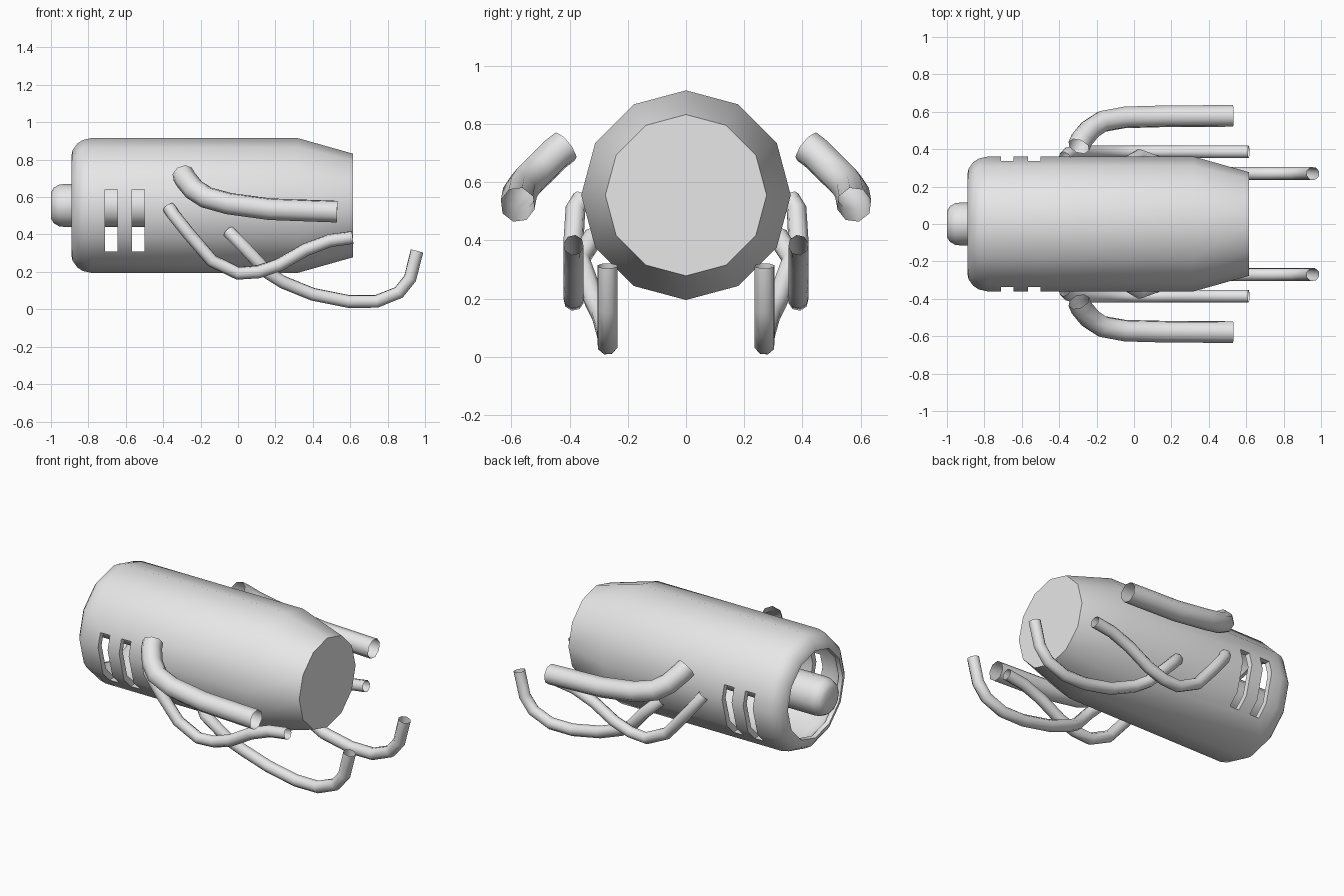
import bpy, bmesh, math
from mathutils import Vector

cube = bpy.data.objects.get("Cube")
if cube:
    bpy.data.objects.remove(cube, do_unlink=True)

AXIS_Z = 0.555
SIDES = 12

grey = bpy.data.materials.new("light_grey")
grey.use_nodes = True
grey.diffuse_color = (0.8, 0.8, 0.8, 1)
grey.node_tree.nodes["Principled BSDF"].inputs["Base Color"].default_value = (0.8, 0.8, 0.8, 1)


def select_only(obj):
    bpy.ops.object.select_all(action="DESELECT")
    obj.select_set(True)
    bpy.context.view_layer.objects.active = obj


def smooth(obj, degrees):
    select_only(obj)
    bpy.ops.object.shade_smooth_by_angle(angle=math.radians(degrees))


def add_mesh(name, bm):
    bmesh.ops.recalc_face_normals(bm, faces=bm.faces)
    mesh = bpy.data.meshes.new(name)
    bm.to_mesh(mesh)
    bm.free()
    mesh.materials.append(grey)
    obj = bpy.data.objects.new(name, mesh)
    bpy.context.collection.objects.link(obj)
    return obj


def lathe(name, profile):
    """Turn (x, radius) points about the long axis and cap both ends."""
    bm = bmesh.new()
    rings = []
    for x, r in profile:
        angles = [math.tau * k / SIDES for k in range(SIDES)]
        rings.append([bm.verts.new((x, r * math.sin(a), AXIS_Z + r * math.cos(a))) for a in angles])
    for a, b in zip(rings, rings[1:]):
        for k in range(SIDES):
            n = (k + 1) % SIDES
            bm.faces.new((a[k], a[n], b[n], b[k]))
    bm.faces.new(rings[0])
    bm.faces.new(rings[-1])
    return add_mesh(name, bm)


def pipe(name, points, radius, side):
    """Open-ended eight-sided tube along a path, on the given y side."""
    curve = bpy.data.curves.new(name, "CURVE")
    curve.dimensions = "3D"
    curve.bevel_depth = radius
    curve.bevel_resolution = 2
    curve.use_fill_caps = False
    spline = curve.splines.new("POLY")
    spline.points.add(len(points) - 1)
    for p, (x, y, z) in zip(spline.points, points):
        p.co = (x, y * side, z, 1)
    obj = bpy.data.objects.new(name, curve)
    bpy.context.collection.objects.link(obj)
    select_only(obj)
    bpy.ops.object.convert(target="MESH")
    obj = bpy.context.object
    obj.data.materials.clear()
    obj.data.materials.append(grey)
    smooth(obj, 50)


# Hollow casing: cavity, rounded intake lip, outer wall, tapered tail
casing = lathe("casing", [
    (0.56, 0.25), (0.31, 0.325), (-0.77, 0.325), (-0.83, 0.305), (-0.865, 0.265),
    (-0.89, 0.27), (-0.885, 0.295), (-0.86, 0.33), (-0.83, 0.35), (-0.785, 0.36),
    (0.32, 0.36), (0.615, 0.277)])

# Two vent slots cut through both sides of the casing
bm = bmesh.new()
for x in (-0.678, -0.533):
    box = bmesh.ops.create_cube(bm, size=1)["verts"]
    bmesh.ops.scale(bm, verts=box, vec=(0.066, 1.2, 0.33))
    bmesh.ops.translate(bm, verts=box, vec=Vector((x, 0, 0.475)))
cutter = add_mesh("vent_cutter", bm)
cutter.hide_render = True
cut = casing.modifiers.new("vents", "BOOLEAN")
cut.operation = "DIFFERENCE"
cut.solver = "EXACT"
cut.object = cutter
select_only(casing)
bpy.ops.object.modifier_apply(modifier=cut.name)
bpy.data.objects.remove(cutter, do_unlink=True)
smooth(casing, 40)

# Central shaft with a rounded nose
hub = lathe("intake_hub", [(-1.0, 0.07), (-0.985, 0.095), (-0.955, 0.112), (-0.92, 0.115), (0.58, 0.115)])
smooth(hub, 40)

# Three pipes on each side
UPPER = [(-0.295, 0.415, 0.722), (-0.28, 0.45, 0.695), (-0.235, 0.505, 0.64), (-0.17, 0.548, 0.598),
         (-0.05, 0.57, 0.565), (0.17, 0.576, 0.535), (0.53, 0.578, 0.522)]
MIDDLE = [(-0.37, 0.355, 0.545), (-0.345, 0.38, 0.505), (-0.26, 0.386, 0.4), (-0.14, 0.386, 0.26),
          (0.0, 0.386, 0.192), (0.11, 0.386, 0.2), (0.22, 0.386, 0.237), (0.36, 0.386, 0.318),
          (0.49, 0.386, 0.367), (0.613, 0.386, 0.384)]
LOWER = [(-0.05, 0.315, 0.415), (0.03, 0.365, 0.335), (0.16, 0.315, 0.195), (0.24, 0.29, 0.145),
         (0.4, 0.272, 0.08), (0.59, 0.27, 0.042), (0.74, 0.27, 0.042), (0.86, 0.27, 0.09),
         (0.92, 0.27, 0.165), (0.957, 0.27, 0.312)]
for label, side in (("left", 1), ("right", -1)):
    where = "back" if side > 0 else "front"
    pipe(where + "_upper_exhaust", UPPER, 0.06, side)
    pipe(where + "_middle_pipe", MIDDLE, 0.035, side)
    pipe(where + "_lower_pipe", LOWER, 0.036, side)
